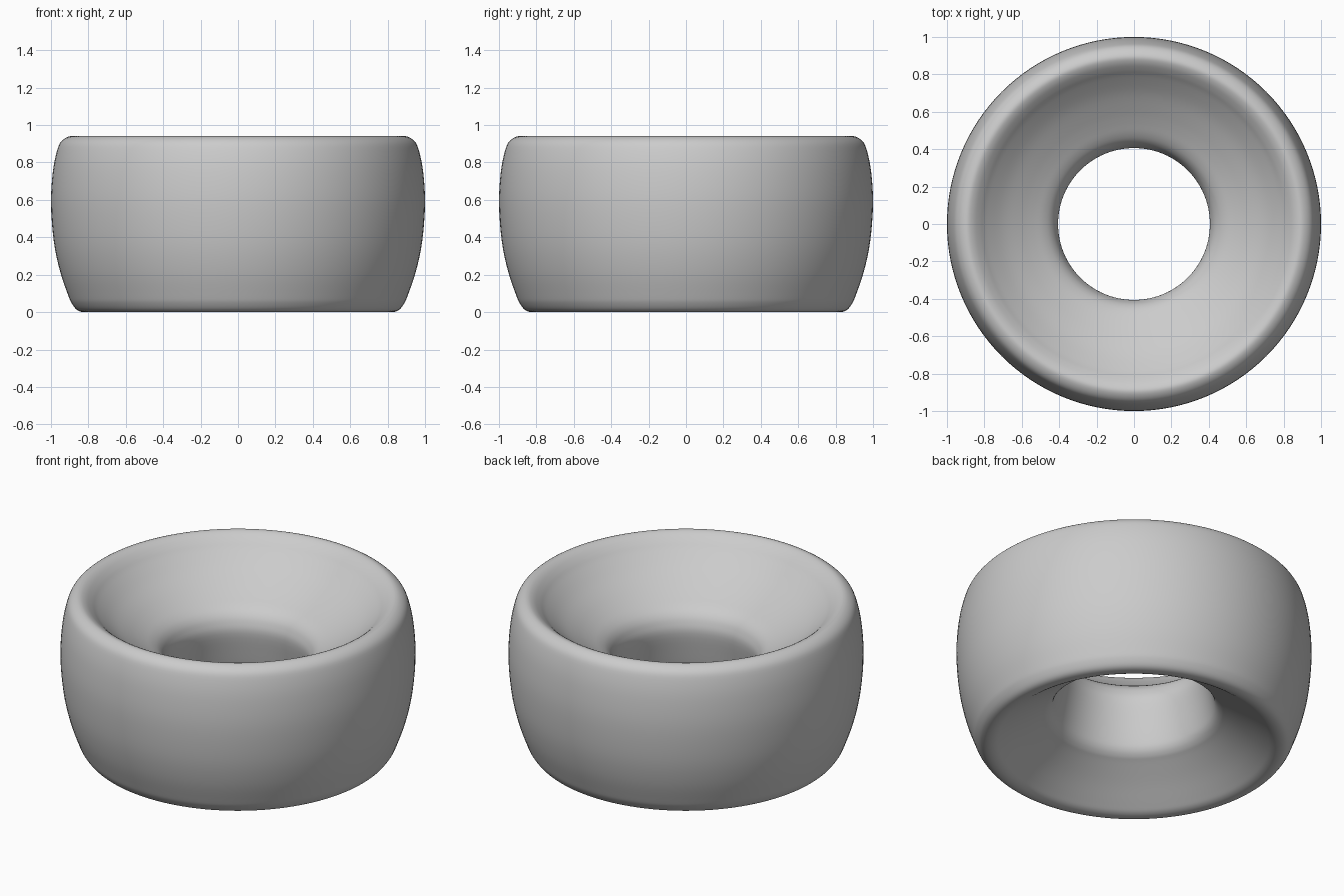
import bpy
import bmesh
import math
from mathutils import Vector

cube = bpy.data.objects.get("Cube")
if cube:
    bpy.data.objects.remove(cube, do_unlink=True)

SEGMENTS = 128
STEPS = 4

# Closed cross-section as (radius, height)
PROFILE = [
    (0.825, 0.0), (0.86, 0.011), (0.888, 0.045), (0.908, 0.09), (0.952, 0.22),
    (0.985, 0.38), (1.0, 0.58), (0.99, 0.75), (0.967, 0.865), (0.943, 0.915),
    (0.9, 0.94), (0.863, 0.931), (0.825, 0.902), (0.785, 0.863), (0.7, 0.792),
    (0.6, 0.727), (0.54, 0.692), (0.482, 0.66), (0.443, 0.628),
    (0.418, 0.585), (0.406, 0.52), (0.427, 0.39), (0.45, 0.28),
    (0.466, 0.236), (0.492, 0.206), (0.53, 0.181), (0.64, 0.108),
    (0.74, 0.037), (0.785, 0.008),
]


def smooth_loop(points, steps):
    """Closed Catmull-Rom curve through the points."""
    pts = [Vector((r, 0, z)) for r, z in points]
    n = len(pts)
    result = []
    for i in range(n):
        a, b, c, d = (pts[(i + k) % n] for k in (-1, 0, 1, 2))
        for s in range(steps):
            t = s / steps
            result.append(0.5 * (2 * b + (c - a) * t
                                 + (2 * a - 5 * b + 4 * c - d) * t ** 2
                                 + (3 * b - a - 3 * c + d) * t ** 3))
    return result


# Wheel ring, made by spinning the cross-section
bm = bmesh.new()
verts = [bm.verts.new(p) for p in smooth_loop(PROFILE, STEPS)]
edges = [bm.edges.new((verts[i - 1], verts[i])) for i in range(len(verts))]
bmesh.ops.spin(bm, geom=verts + edges, cent=(0, 0, 0), axis=(0, 0, 1),
               angle=math.tau, steps=SEGMENTS, use_merge=True)
bmesh.ops.remove_doubles(bm, verts=bm.verts, dist=0.0001)
bmesh.ops.recalc_face_normals(bm, faces=bm.faces)
mesh = bpy.data.meshes.new("wheel_ring")
bm.to_mesh(mesh)
bm.free()
ring = bpy.data.objects.new("wheel_ring", mesh)
bpy.context.collection.objects.link(ring)

# Plain grey finish
grey = bpy.data.materials.new("light_grey")
grey.use_nodes = True
color = (0.6, 0.6, 0.6, 1)
grey.diffuse_color = color
grey.node_tree.nodes["Principled BSDF"].inputs["Base Color"].default_value = color
mesh.materials.append(grey)

bpy.ops.object.select_all(action="DESELECT")
ring.select_set(True)
bpy.context.view_layer.objects.active = ring
bpy.ops.object.shade_smooth_by_angle(angle=math.radians(60))
